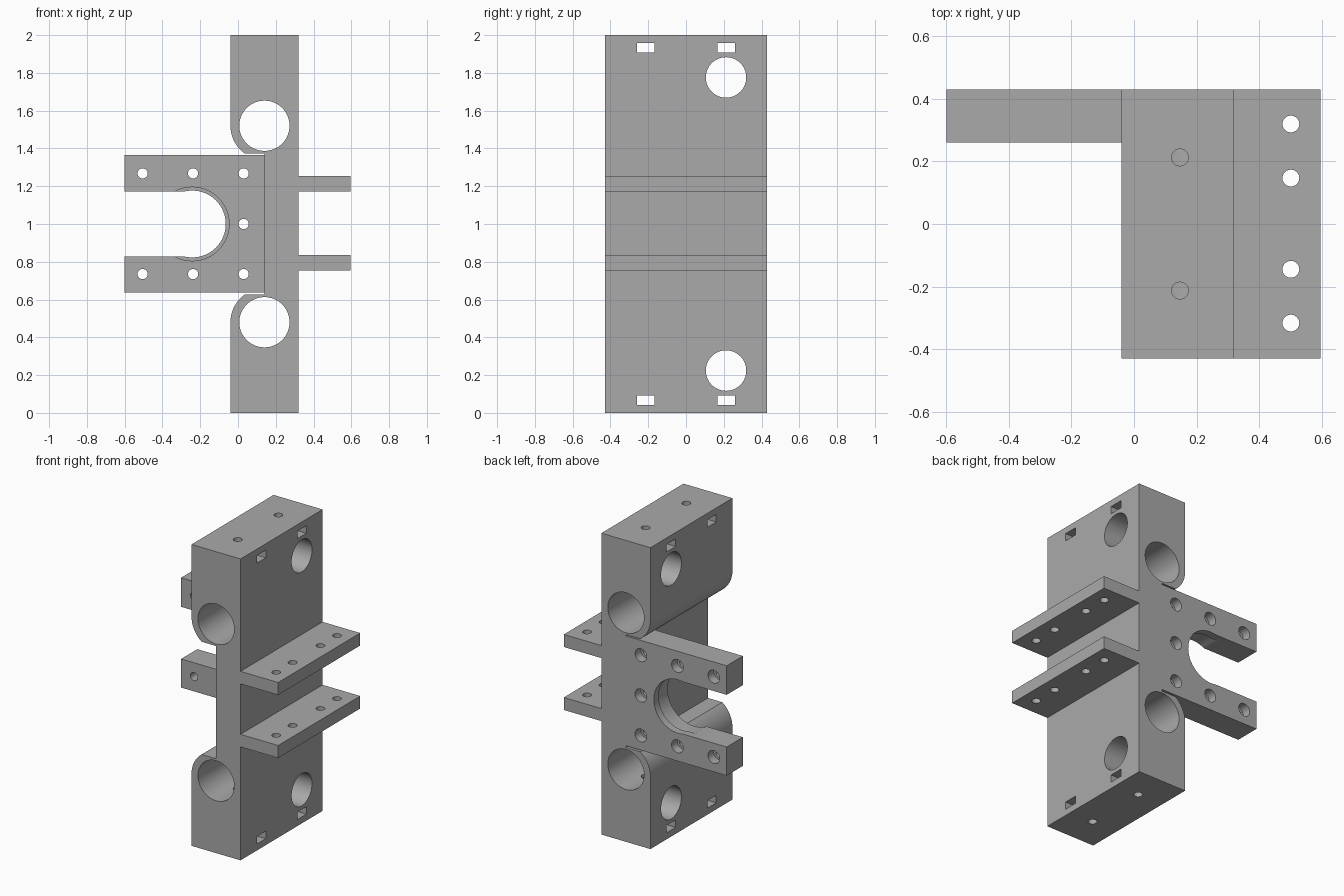
import bpy, bmesh, math
from mathutils import Vector

default = bpy.data.objects.get("Cube")
if default:
    bpy.data.objects.remove(default, do_unlink=True)

grey = bpy.data.materials.new("plain grey")
grey.use_nodes = True
colour = (0.4, 0.4, 0.4, 1)
grey.diffuse_color = colour
grey.node_tree.nodes["Principled BSDF"].inputs["Base Color"].default_value = colour


def prism(name, outline, y0, y1):
    """Extrude an x-z outline from y0 to y1."""
    bm = bmesh.new()
    face = bm.faces.new([bm.verts.new((x, y0, z)) for x, z in outline])
    new = bmesh.ops.extrude_face_region(bm, geom=[face])["geom"]
    bmesh.ops.translate(bm, vec=(0, y1 - y0, 0),
                        verts=[v for v in new if isinstance(v, bmesh.types.BMVert)])
    bmesh.ops.recalc_face_normals(bm, faces=bm.faces)
    mesh = bpy.data.meshes.new(name)
    bm.to_mesh(mesh)
    bm.free()
    obj = bpy.data.objects.new(name, mesh)
    bpy.context.collection.objects.link(obj)
    mesh.materials.append(grey)
    return obj


def box(name, x, y, z):
    return prism(name, [(x[0], z[0]), (x[1], z[0]), (x[1], z[1]), (x[0], z[1])], *y)


def rod(start, end, radius, sides=48):
    """Cylinder between two points, used as a cutter."""
    a, b = Vector(start), Vector(end)
    bpy.ops.mesh.primitive_cylinder_add(
        vertices=sides, radius=radius, depth=(b - a).length, location=(a + b) / 2,
        rotation=(b - a).to_track_quat("Z", "Y").to_euler())
    return bpy.context.object


def cut(target, cutter):
    cutter.hide_render = True
    mod = target.modifiers.new("cut", "BOOLEAN")
    mod.operation = "DIFFERENCE"
    mod.solver = "EXACT"
    mod.object = cutter
    bpy.context.view_layer.objects.active = target
    bpy.ops.object.modifier_apply(modifier=mod.name)
    bpy.data.objects.remove(cutter, do_unlink=True)


HALF = 0.43              # half depth of the whole part
BORE_X, BORE_Z = 0.14, 1.52
NOTCH_Z, ROUND = 1.374, 0.18

# Tall body with a rounded notch, mirrored about z = 1
end = math.pi + math.asin((BORE_Z - NOTCH_Z) / ROUND)
arc = [math.pi + (end - math.pi) * i / 12 for i in range(13)]
upper = [(0.32, 2), (-0.04, 2)]
upper += [(BORE_X + ROUND * math.cos(t), BORE_Z + ROUND * math.sin(t)) for t in arc]
upper.append((BORE_X, NOTCH_Z))
body = prism("body", upper + [(x, 2 - z) for x, z in reversed(upper)], -HALF, HALF)

for flip in (False, True):
    def h(z):
        return 2 - z if flip else z
    # Long bores front to back, and cross bores side to side
    cut(body, rod((BORE_X, -0.6, h(BORE_Z)), (BORE_X, 0.6, h(BORE_Z)), 0.133, 64))
    cut(body, rod((-0.2, 0.212, h(1.776)), (0.5, 0.212, h(1.776)), 0.107, 64))
    for y in (-0.213, 0.213):
        # Nut slots and the screw holes that cross them
        cut(body, box("slot_cutter", (-0.2, 0.5), (y - 0.047, y + 0.047),
                      sorted((h(1.907), h(1.957)))))
        cut(body, rod((0.147, y, h(1.5)), (0.147, y, h(2.1)), 0.027, 24))

# Back plate with an open round-ended slot and a wider front recess
plate = box("back_plate", (-0.6, BORE_X), (0.26, HALF), (0.637, 1.366))
cut(plate, rod((-0.242, 0.1, 1), (-0.242, 0.6, 1), 0.177, 64))
cut(plate, box("slot_cutter", (-0.8, -0.242), (0.1, 0.6), (0.827, 1.173)))
cut(plate, rod((-0.242, 0.1, 1), (-0.242, 0.38, 1), 0.195, 64))

# Counterbored screw holes in the plate
spots = [(x, z) for x in (-0.505, -0.238, 0.03) for z in (0.735, 1.268)] + [(0.03, 1)]
for x, z in spots:
    cut(plate, rod((x, 0.1, z), (x, 0.6, z), 0.027, 24))
    cut(plate, rod((x, 0.37, z), (x, 0.6, z), 0.043, 24))

# Two side shelves with screw holes
shelves = []
for name, z in (("lower_shelf", 0.753), ("upper_shelf", 1.171)):
    shelf = box(name, (0.32, 0.596), (-HALF, HALF), (z, z + 0.083))
    for y in (-0.317, -0.145, 0.147, 0.32):
        cut(shelf, rod((0.502, y, z - 0.1), (0.502, y, z + 0.2), 0.027, 24))
    shelves.append(shelf)

# Smooth bores, crisp edges
bpy.ops.object.select_all(action="DESELECT")
for obj in [body, plate] + shelves:
    obj.select_set(True)
    bpy.context.view_layer.objects.active = obj
bpy.ops.object.shade_smooth_by_angle(angle=math.radians(30))
